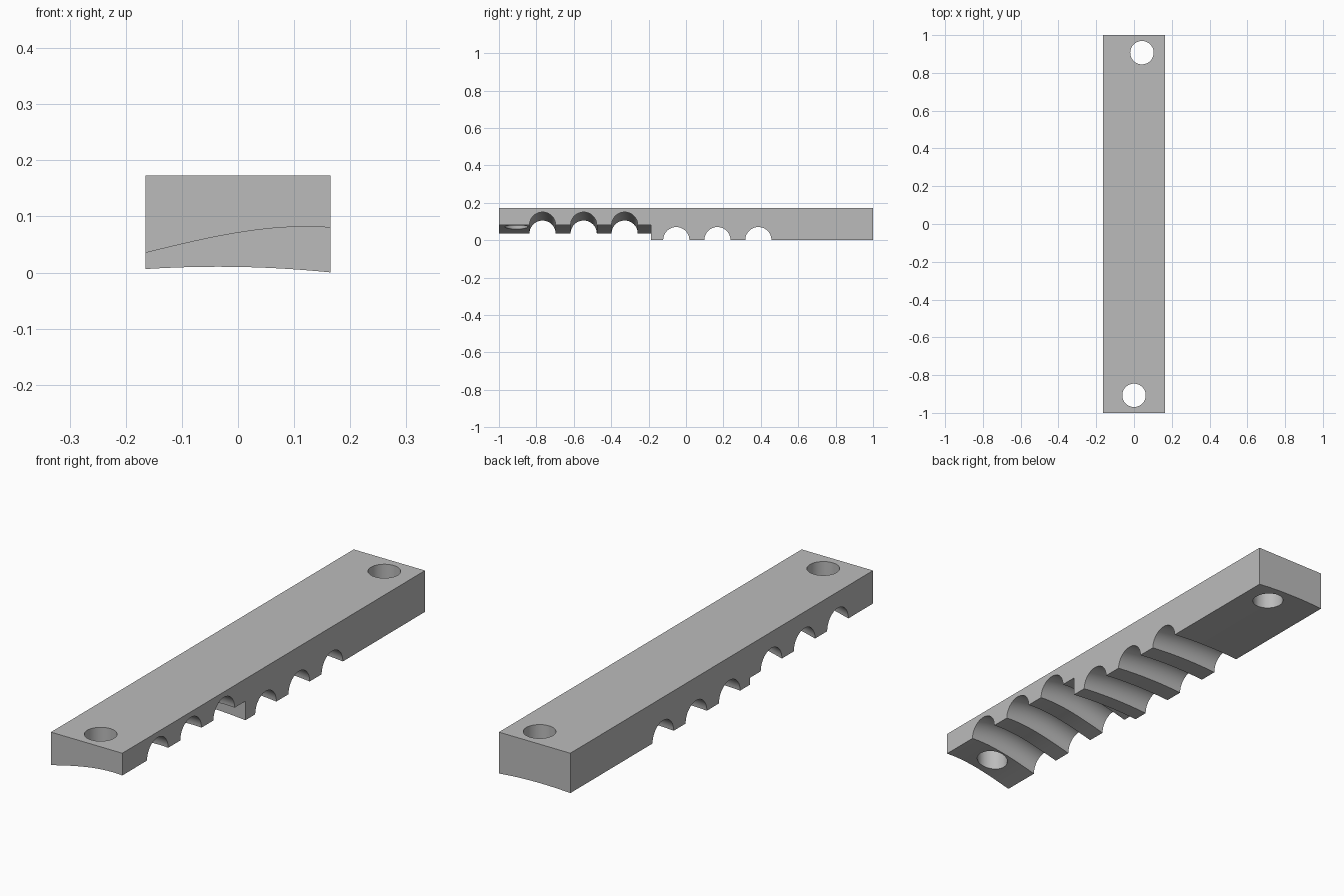
import bpy, bmesh, math

if "Cube" in bpy.data.objects:
    bpy.data.objects.remove(bpy.data.objects["Cube"])

HALF_W, TOP, STEP_Y = 0.165, 0.173, -0.187
GROOVE_R, HOLE_R = 0.07, 0.062
SLICES, ARC = 32, 24

grey = bpy.data.materials.new("plain grey")
grey.use_nodes = True
colour = (0.5, 0.5, 0.5, 1)
grey.diffuse_color = colour
grey.node_tree.nodes["Principled BSDF"].inputs["Base Color"].default_value = colour


def front_base(x):
    """Height of the raised, sloping underside at the front."""
    return 0.071 + 0.1624 * x - 0.496 * x**2 - 0.956 * x**3


def rear_base(x):
    """Height of the shallow curved underside at the rear."""
    return 0.010 - 0.018 * x - 0.25 * x**2


def groove(y, z):
    """Half-round channel, listed from front to back."""
    angles = [math.pi * (1 - i / ARC) for i in range(ARC + 1)]
    return [(y + GROOVE_R * math.cos(a), z + GROOVE_R * math.sin(a)) for a in angles]


def section(x):
    """Lengthwise outline of the bar at one position across its width."""
    f, r = front_base(x), rear_base(x)
    pts = [(-1, TOP), (-1, f)]
    for y in (-0.767, -0.547, -0.328):
        pts += groove(y, f)
    pts += [(STEP_Y, f), (STEP_Y, r)]
    for y in (-0.052, 0.168, 0.387):
        pts += groove(y, r)
    return pts + [(1, r), (1, TOP)]


# Grooved bar: outlines skinned across the width
bm = bmesh.new()
rows = []
for i in range(SLICES + 1):
    x = HALF_W * (2 * i / SLICES - 1)
    rows.append([bm.verts.new((x, y, z)) for y, z in section(x)])
n = len(rows[0])
for a, b in zip(rows, rows[1:]):
    for j in range(n):
        k = (j + 1) % n
        bm.faces.new((a[j], a[k], b[k], b[j]))
bm.faces.new(rows[0])
bm.faces.new(rows[-1])
bmesh.ops.recalc_face_normals(bm, faces=bm.faces)
mesh = bpy.data.meshes.new("grooved_bar")
bm.to_mesh(mesh)
bm.free()
mesh.materials.append(grey)
bar = bpy.data.objects.new("grooved_bar", mesh)
bpy.context.collection.objects.link(bar)

# Screw holes through both ends
cutters = []
for name, x, y in (("front_hole", 0, -0.907), ("rear_hole", 0.042, 0.907)):
    bpy.ops.mesh.primitive_cylinder_add(vertices=48, radius=HOLE_R, depth=0.6, location=(x, y, 0.1))
    cutter = bpy.context.object
    cutter.name = name + "_cutter"
    cutter.hide_render = True
    cutter.data.materials.append(grey)
    mod = bar.modifiers.new(name, 'BOOLEAN')
    mod.operation, mod.solver, mod.object = 'DIFFERENCE', 'EXACT', cutter
    cutters.append(cutter)

bpy.ops.object.select_all(action='DESELECT')
bar.select_set(True)
bpy.context.view_layer.objects.active = bar
for mod in list(bar.modifiers):
    bpy.ops.object.modifier_apply(modifier=mod.name)
for cutter in cutters:
    bpy.data.objects.remove(cutter)

bpy.ops.object.shade_smooth_by_angle(angle=math.radians(30))
